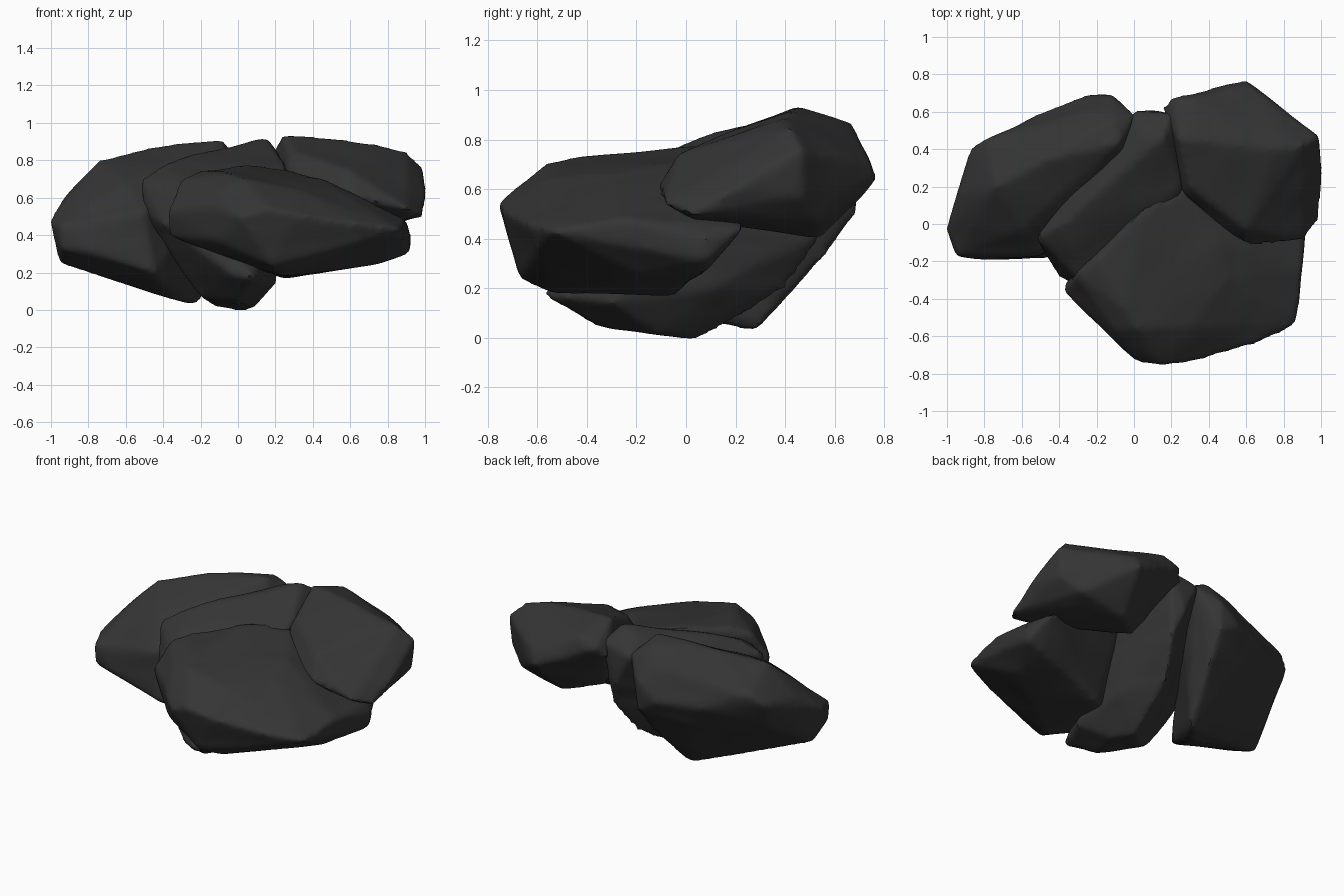
import bpy, bmesh
from mathutils import Vector, noise

stone = bpy.data.materials.new("charcoal stone")
stone.diffuse_color = (0.035, 0.035, 0.035, 1)


def boulder(name, corners, seed):
    """Convex chunk from its corners, worn smooth and slightly uneven."""
    bm = bmesh.new()
    for c in corners:
        bm.verts.new(c)
    hull = bmesh.ops.convex_hull(bm, input=bm.verts[:])
    loose = [v for v in set(hull["geom_interior"] + hull["geom_unused"])
             if isinstance(v, bmesh.types.BMVert)]
    bmesh.ops.delete(bm, geom=loose, context="VERTS")
    bmesh.ops.recalc_face_normals(bm, faces=bm.faces[:])
    mesh = bpy.data.meshes.new(name)
    bm.to_mesh(mesh)
    bm.free()
    mesh.materials.append(stone)
    ob = bpy.data.objects.new(name, mesh)
    bpy.context.collection.objects.link(ob)
    bpy.ops.object.select_all(action="DESELECT")
    bpy.context.view_layer.objects.active = ob
    ob.select_set(True)
    # even mesh, worn edges
    grid = ob.modifiers.new("even mesh", "REMESH")
    grid.mode = "VOXEL"
    grid.voxel_size = 0.02
    worn = ob.modifiers.new("worn edges", "SMOOTH")
    worn.factor = 0.5
    worn.iterations = 4
    for m in ("even mesh", "worn edges"):
        bpy.ops.object.modifier_apply(modifier=m)
    # broad dents and faint diagonal strata
    normals = [v.normal.copy() for v in ob.data.vertices]
    for v, n in zip(ob.data.vertices, normals):
        p = v.co + Vector((seed * 7.3, seed * 3.1, 0))
        strata = Vector((p.x * 2, p.y * 2, p.z * 9 - p.x * 2))
        v.co += n * (0.002 + 0.008 * noise.noise(p * 4)
                     + 0.006 * noise.noise(strata))
    bpy.ops.object.shade_smooth_by_angle(angle=0.7)
    return ob


# wide slab at the front
boulder("front_slab", [
    (-0.38, -0.36, 0.53), (-0.37, -0.32, 0.40), (-0.31, -0.27, 0.69),
    (-0.2, -0.2, 0.74), (0.02, -0.74, 0.49), (0.15, -0.76, 0.54),
    (0.32, -0.74, 0.51), (-0.05, -0.45, 0.73), (0.02, -0.56, 0.70),
    (0.30, -0.55, 0.65), (-0.10, -0.57, 0.64), (-0.12, -0.61, 0.56),
    (-0.10, -0.59, 0.37), (0.25, 0.2, 0.75), (0.05, 0.08, 0.77),
    (0.45, -0.1, 0.70), (0.5, -0.3, 0.66), (0.65, -0.64, 0.46),
    (0.87, -0.54, 0.43), (0.90, -0.25, 0.48), (0.92, 0.08, 0.40),
    (0.92, 0.09, 0.31), (0.86, 0.23, 0.44), (0.65, -0.60, 0.36),
    (0.12, -0.69, 0.36), (0.18, -0.67, 0.24), (0.25, -0.54, 0.18),
    (0.25, -0.05, 0.17), (0.77, -0.18, 0.25), (0.8, 0.08, 0.27),
    (-0.1, -0.45, 0.29)], 1)

# tall slanted boulder on the left, sloping down to the rear
boulder("left_boulder", [
    (-1.01, -0.03, 0.48), (-0.95, 0.01, 0.25), (-0.95, -0.17, 0.45),
    (-0.94, -0.16, 0.33), (-0.80, -0.19, 0.32), (-0.45, -0.18, 0.20),
    (-0.50, -0.17, 0.52), (-0.93, 0.15, 0.60), (-0.87, 0.40, 0.62),
    (-0.80, 0.45, 0.68), (-0.74, 0.2, 0.80), (-0.46, 0.35, 0.87),
    (-0.48, 0.46, 0.78), (-0.50, 0.59, 0.57), (-0.25, 0.60, 0.77),
    (-0.25, 0.69, 0.58), (-0.12, 0.69, 0.69), (-0.08, 0.43, 0.91),
    (-0.11, 0.55, 0.88), (0.01, 0.58, 0.80), (-0.05, 0.38, 0.82),
    (-0.6, -0.02, 0.68), (-0.84, 0.32, 0.44), (-0.56, 0.15, 0.14),
    (-0.60, -0.08, 0.19), (-0.36, 0.12, 0.06), (-0.23, 0.28, 0.02),
    (-0.19, 0.30, 0.06), (-0.12, 0.68, 0.50), (-0.13, 0.58, 0.36),
    (-0.40, 0.54, 0.42)], 2)

# leaning wedge between the others
boulder("middle_wedge", [
    (-0.52, -0.07, 0.69), (-0.51, -0.10, 0.53), (-0.40, -0.28, 0.46),
    (-0.27, -0.32, 0.60), (-0.38, 0.0, 0.79), (0.0, 0.60, 0.79),
    (0.02, 0.48, 0.87), (0.05, 0.35, 0.88), (0.15, 0.46, 0.92),
    (0.21, 0.59, 0.83), (0.26, 0.20, 0.77), (0.05, 0.10, 0.77),
    (0.10, 0.61, 0.60), (0.16, 0.55, 0.42), (0.08, 0.40, 0.20),
    (-0.03, -0.53, 0.19), (0.08, -0.57, 0.17), (-0.21, -0.12, 0.07),
    (0.0, -0.36, 0.05), (-0.13, -0.1, 0.02), (0.03, 0.05, -0.01),
    (0.08, -0.1, 0.01), (0.20, -0.30, 0.14), (0.19, 0.1, 0.2),
    (-0.37, -0.18, 0.33)], 3)

# raised boulder at the right rear
boulder("right_boulder", [
    (0.16, 0.62, 0.76), (0.20, 0.67, 0.82), (0.24, 0.45, 0.93),
    (0.33, 0.45, 0.93), (0.32, 0.66, 0.86), (0.40, 0.69, 0.81),
    (0.60, 0.77, 0.64), (0.62, 0.74, 0.71), (0.55, 0.62, 0.80),
    (0.75, 0.40, 0.88), (0.90, 0.42, 0.84), (0.99, 0.47, 0.76),
    (0.97, 0.47, 0.57), (0.86, 0.53, 0.47), (1.01, 0.20, 0.60),
    (0.99, 0.02, 0.50), (0.91, -0.09, 0.54), (0.62, -0.11, 0.61),
    (0.60, -0.03, 0.74), (0.48, -0.06, 0.60), (0.27, 0.16, 0.76),
    (0.30, 0.20, 0.84), (0.24, 0.18, 0.64), (0.34, 0.38, 0.44),
    (0.53, 0.54, 0.40), (0.85, 0.02, 0.48), (0.80, 0.40, 0.45)], 4)
